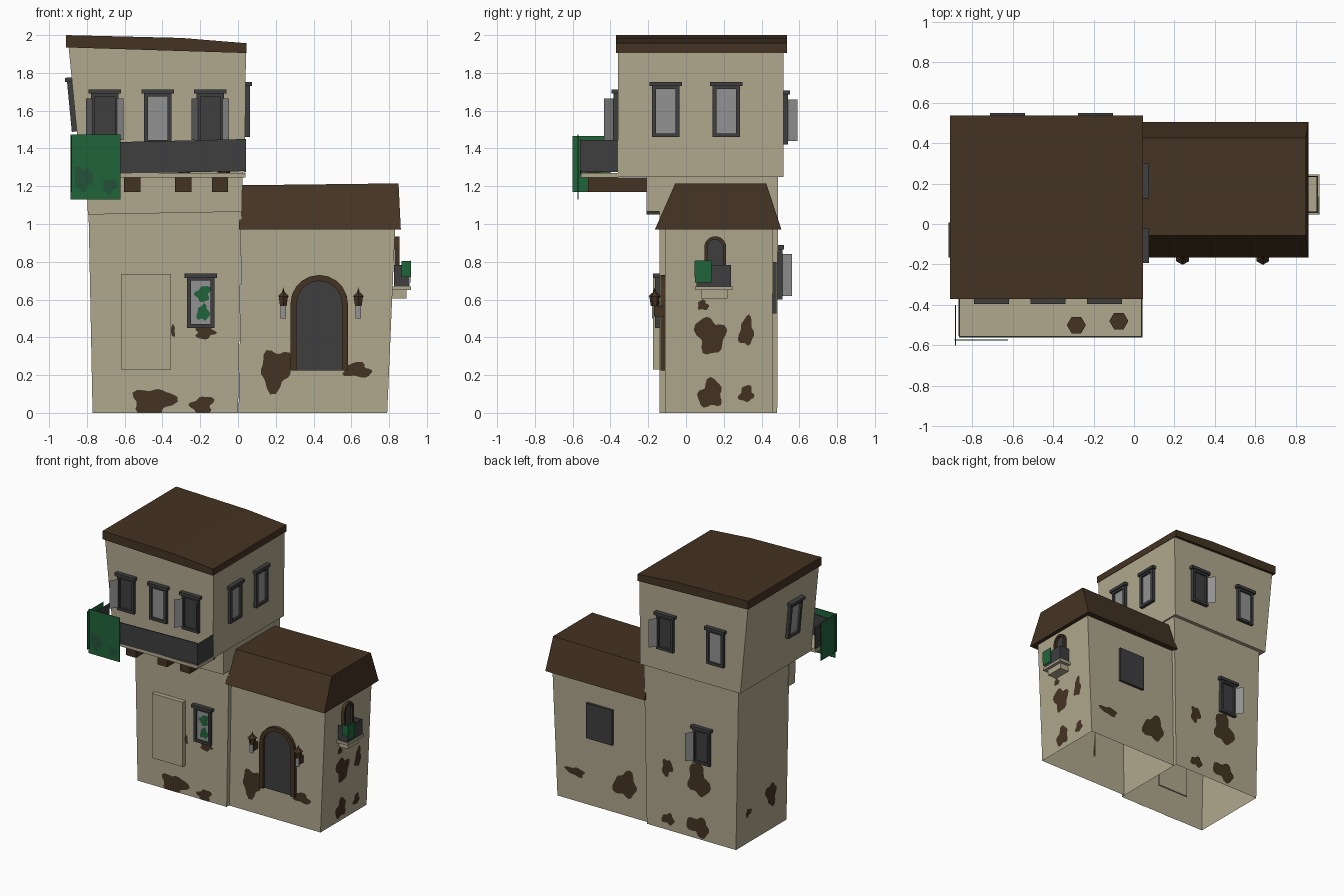
import bpy, bmesh, math, random
from mathutils import Matrix, Vector

if "Cube" in bpy.data.objects:
    bpy.data.objects.remove(bpy.data.objects["Cube"])

random.seed(4)


def colour(name, r, g, b):
    m = bpy.data.materials.new(name)
    lin = [((c / 255 + 0.055) / 1.055) ** 2.4 for c in (r, g, b)]
    m.diffuse_color = (*lin, 1)
    m.use_nodes = True
    m.node_tree.nodes["Principled BSDF"].inputs["Base Color"].default_value = m.diffuse_color
    return m


CREAM = colour("cream_plaster", 176, 168, 142)
BROWN = colour("dark_brown", 68, 51, 34)
DARK = colour("charcoal", 62, 62, 64)
GREY = colour("light_grey", 146, 146, 146)
GREEN = colour("leaf_green", 32, 100, 58)
DEEP = colour("deep_green", 36, 82, 58)


def make(name, bm, mats, M=Matrix(), fix=True):
    if fix:
        bmesh.ops.recalc_face_normals(bm, faces=bm.faces)
    bm.transform(M)
    me = bpy.data.meshes.new(name)
    bm.to_mesh(me)
    bm.free()
    for m in mats:
        me.materials.append(m)
    ob = bpy.data.objects.new(name, me)
    bpy.context.collection.objects.link(ob)
    return ob


def add_block(bm, lo, hi, mi=0, bottom=True, top=True):
    """Rectangles (x0, x1, y0, y1, z_left, z_right) joined into a tapered box."""
    rings = []
    for x0, x1, y0, y1, zl, zr in (lo, hi):
        rings.append([bm.verts.new(p) for p in
                      ((x0, y0, zl), (x1, y0, zr), (x1, y1, zr), (x0, y1, zl))])
    a, b = rings
    faces = [(a[i], a[(i + 1) % 4], b[(i + 1) % 4], b[i]) for i in range(4)]
    if bottom:
        faces.append(a[::-1])
    if top:
        faces.append(b)
    for f in faces:
        bm.faces.new(f).material_index = mi


def add_box(bm, x0, x1, y0, y1, z0, z1, mi=0):
    add_block(bm, (x0, x1, y0, y1, z0, z0), (x0, x1, y0, y1, z1, z1), mi)


def block(name, mat, lo, hi, **kw):
    bm = bmesh.new()
    add_block(bm, lo, hi, **kw)
    return make(name, bm, [mat])


def box(name, mat, *d):
    bm = bmesh.new()
    add_box(bm, *d)
    return make(name, bm, [mat])


def wall(x, y, z=0, deg=0, tilt=0):
    """Wall frame: local x along the wall, local -y outward."""
    return (Matrix.Translation((x, y, z)) @ Matrix.Rotation(math.radians(deg), 4, 'Z')
            @ Matrix.Rotation(tilt, 4, 'X'))


def window(name, M, pane, shutters=False, w=0.145, h=0.27):
    bm = bmesh.new()
    a, t = w / 2, 0.02
    for s in (-1, 1):
        x0, x1 = sorted((s * a, s * (a - t)))
        add_box(bm, x0, x1, -0.025, 0.005, 0, h)
    add_box(bm, -a + t, a - t, -0.025, 0.005, 0, t)
    add_box(bm, -a + t, a - t, -0.025, 0.005, h - t, h)
    add_box(bm, -a - 0.014, a + 0.014, -0.035, 0.005, h - 0.005, h + 0.018)
    add_box(bm, -a + t, a - t, -0.010, -0.004, t, h - t, 1)
    if shutters:
        for s in (-1, 1):
            p, q = (s * 0.055, -0.012), (s * 0.1, -0.075)
            vs = [bm.verts.new((*p, 0.02)), bm.verts.new((*q, 0.02)),
                  bm.verts.new((*q, h - 0.03)), bm.verts.new((*p, h - 0.03))]
            bm.faces.new(vs).material_index = 2
    return make(name, bm, [DARK, pane, GREY], M)


def arch(name, M, hw, z0, zs, t, depth):
    """Arched frame with a dark panel."""
    def outline(r):
        pts = [(r, z0)] + [(r * math.cos(math.pi * i / 10), zs + r * math.sin(math.pi * i / 10))
                           for i in range(11)]
        return pts + [(-r, z0)]
    bm = bmesh.new()
    o, n = [[bm.verts.new((x, -depth, z)) for x, z in outline(r)] for r in (hw, hw - t)]
    ring = [bm.faces.new((o[i], o[i + 1], n[i + 1], n[i])) for i in range(len(o) - 1)]
    ext = bmesh.ops.extrude_face_region(bm, geom=ring)["geom"]
    bmesh.ops.translate(bm, vec=(0, depth, 0), verts=[v for v in ext if isinstance(v, bmesh.types.BMVert)])
    bmesh.ops.recalc_face_normals(bm, faces=bm.faces)
    bm.faces.new([bm.verts.new((x, -0.008, z)) for x, z in outline(hw - t)]).material_index = 1
    return make(name, bm, [BROWN, DARK], M, fix=False)


def blob(name, mat, M, u, z, w, h, wobble=0.22, off=0.004):
    """Irregular flat patch on a wall."""
    p = [random.uniform(0, 6.28) for _ in range(3)]
    bm = bmesh.new()
    ring = []
    for i in range(24):
        a = math.tau * i / 24
        r = 1 + wobble * (math.sin(2 * a + p[0]) * 0.5 + math.sin(3 * a + p[1]) * 0.7
                          + math.sin(5 * a + p[2]) * 0.6)
        ring.append(bm.verts.new((u + w / 2 * r * math.cos(a), -off,
                                  max(0.001, z + h / 2 * r * math.sin(a)))))
    c = bm.verts.new((u, -off, z))
    for i in range(24):
        bm.faces.new((c, ring[i], ring[(i + 1) % 24]))
    make(name, bm, [mat], M, fix=False)


# Main walls, open underneath
block("tower_lower", CREAM, (-0.77, 0, -0.14, 0.483, 0, 0), (-0.795, 0.022, -0.14, 0.487, 1.25, 1.25),
      bottom=False, top=False)
block("wing_walls", CREAM, (0.003, 0.79, -0.11, 0.458, 0, 0), (0.02, 0.833, -0.11, 0.46, 1.0, 1.0),
      bottom=False, top=False)
block("corbel", CREAM, (-0.795, 0.02, -0.21, -0.13, 1.05, 1.065), (-0.8, 0.024, -0.21, -0.13, 1.25, 1.25))
block("tower_upper", CREAM, (-0.83, 0.035, -0.36, 0.515, 1.25, 1.25), (-0.897, 0.042, -0.36, 0.515, 1.94, 1.91))

# Roofs
bm = bmesh.new()
prof = [(-0.91, 1.935), (0.045, 1.905), (0.045, 1.957), (-0.3, 1.985), (-0.91, 2.0)]
f = bm.faces.new([bm.verts.new((x, -0.37, z)) for x, z in prof])
ext = bmesh.ops.extrude_face_region(bm, geom=[f])["geom"]
bmesh.ops.translate(bm, vec=(0, 0.906, 0), verts=[v for v in ext if isinstance(v, bmesh.types.BMVert)])
make("tower_roof", bm, [BROWN])
block("wing_roof", BROWN, (0.005, 0.862, -0.165, 0.505, 0.97, 0.97), (0.01, 0.85, -0.057, 0.425, 1.205, 1.215))

# Balcony with railing, beams, pots and vine
box("balcony_floor", CREAM, -0.865, 0.04, -0.555, -0.36, 1.245, 1.27)
for n, x0, x1, y0, y1 in (("front", -0.865, 0.042, -0.562, -0.555), ("left", -0.867, -0.86, -0.555, -0.36),
                          ("right", 0.035, 0.042, -0.555, -0.36)):
    zl, zr = (1.263, 1.28) if n == "front" else (1.275, 1.275)
    block("railing_" + n, DARK, (x0, x1, y0, y1, zl, zr), (x0, x1, y0, y1, zl + 0.165, zr + 0.17))
for x in (-0.56, -0.29, -0.095):
    box("balcony_beam", BROWN, x - 0.043, x + 0.043, -0.52, -0.2, 1.17, 1.245)
for x, y in ((-0.285, -0.5), (-0.075, -0.48)):
    bm = bmesh.new()
    bmesh.ops.create_cone(bm, cap_ends=True, segments=6, radius1=0.032, radius2=0.047, depth=0.09,
                          matrix=Matrix.Translation((x, y, 1.315)) @ Matrix.Rotation(math.pi / 6, 4, 'Z'))
    make("balcony_pot", bm, [BROWN])
box("vine_front", GREEN, -0.888, -0.622, -0.575, -0.57, 1.13, 1.475)
box("vine_side", GREEN, -0.885, -0.88, -0.6, -0.4, 1.17, 1.465)
blob("vine_shade", DEEP, wall(0, -0.575), -0.82, 1.24, 0.09, 0.14)
blob("vine_shade", DEEP, wall(0, -0.575), -0.68, 1.2, 0.07, 0.08)

# Windows
FRONT, BACK = -0.36, 0.515
for x, pane, sh in ((-0.705, DARK, True), (-0.425, GREY, False), (-0.147, DARK, True)):
    window("upper_front_window", wall(x, FRONT, 1.425), pane, sh)
for y in (-0.107, 0.213):
    window("upper_right_window", wall(0.038, y, 1.46, 90), GREY, h=0.275)
window("upper_left_window", wall(-0.855, -0.08, 1.49, -90, 0.095), GREY)
window("upper_back_window", wall(-0.19, BACK, 1.42, 180), DARK, True)
window("upper_back_window", wall(-0.625, BACK, 1.42, 180), GREY)
window("lower_back_window", wall(-0.485, 0.485, 0.6, 180), DARK, True)
window("lower_front_window", wall(-0.197, -0.14, 0.45), GREY)
for z, w, h in ((0.63, 0.08, 0.08), (0.53, 0.06, 0.09)):
    blob("window_plant", GREEN, wall(-0.185, -0.14), 0, z, w, h, off=0.014)
box("wing_back_window", DARK, 0.305, 0.53, 0.45, 0.478, 0.525, 0.8)

# Doors
box("plaster_panel", CREAM, -0.62, -0.355, -0.175, -0.13, 0.23, 0.735)
arch("wing_door", wall(0.43, -0.11), 0.152, 0.225, 0.578, 0.032, 0.026)

# Arched side window with flower box
arch("side_window", wall(0.828, 0.155, 0, 90), 0.058, 0.67, 0.877, 0.017, 0.026)
box("flower_box_support", CREAM, 0.81, 0.893, 0.08, 0.22, 0.605, 0.65)
box("flower_box_ledge", CREAM, 0.81, 0.917, 0.048, 0.245, 0.65, 0.67)
box("flower_box_front", DARK, 0.903, 0.909, 0.055, 0.238, 0.67, 0.783)
for y in (0.055, 0.232):
    box("flower_box_side", DARK, 0.825, 0.903, y, y + 0.006, 0.67, 0.783)
box("flower_box_vine", GREEN, 0.912, 0.917, 0.047, 0.135, 0.69, 0.808)
box("flower_box_vine", GREEN, 0.865, 0.917, 0.046, 0.05, 0.72, 0.805)

# Lanterns
for x in (0.24, 0.637):
    bm = bmesh.new()
    for r1, r2, z0, z1 in ((0.036, 0.008, 0.615, 0.64), (0.008, 0.0, 0.64, 0.665),
                           (0.02, 0.028, 0.565, 0.615)):
        bmesh.ops.create_cone(bm, cap_ends=True, segments=6, radius1=r1, radius2=r2, depth=z1 - z0,
                              matrix=Matrix.Translation((x, -0.166, (z0 + z1) / 2)))
    add_box(bm, x - 0.008, x + 0.008, -0.17, -0.105, 0.51, 0.565)
    add_box(bm, x - 0.015, x + 0.015, -0.18, -0.171, 0.5, 0.565, 1)
    make("lantern", bm, [BROWN, GREY])

# Worn patches: wall frame, then (along wall, height, width, tall)
patches = [
    (wall(0, -0.14), [(-0.45, 0.06, 0.2, 0.15), (-0.19, 0.04, 0.12, 0.09), (-0.175, 0.425, 0.11, 0.06),
                      (-0.345, 0.435, 0.025, 0.06)]),
    (wall(0, -0.11), [(0.2, 0.23, 0.17, 0.2), (0.63, 0.225, 0.16, 0.07)]),
    (wall(0.79, 0, 0, 90, 0.043), [(0.13, 0.41, 0.15, 0.19), (0.32, 0.43, 0.08, 0.14), (0.13, 0.1, 0.13, 0.14),
                                   (0.32, 0.1, 0.08, 0.08), (0.09, 0.57, 0.06, 0.05)]),
    (wall(0, 0.459, 0, 180), [(-0.63, 0.23, 0.15, 0.07), (-0.2, 0.24, 0.19, 0.2)]),
    (wall(0, 0.487, 0, 180), [(0.45, 0.46, 0.18, 0.24), (0.18, 0.49, 0.09, 0.13), (0.19, 0.09, 0.1, 0.09),
                              (0.45, 0.1, 0.18, 0.15)]),
    (wall(-0.77, 0, 0, -90, 0.02), [(-0.06, 0.28, 0.13, 0.17), (-0.34, 0.24, 0.07, 0.06)]),
]
for M, spots in patches:
    for s in spots:
        blob("worn_patch", BROWN, M, *s)
